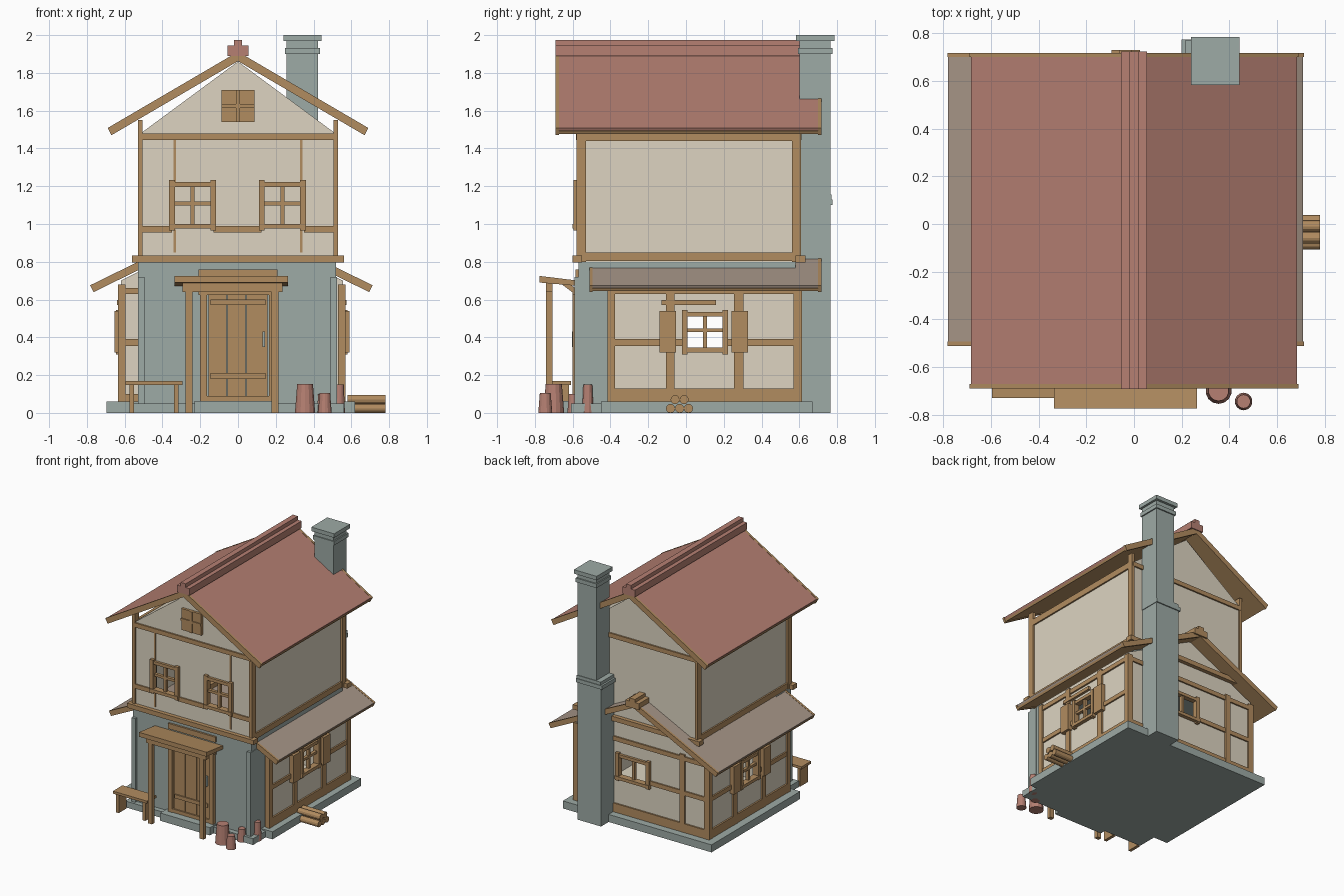
import bpy, bmesh, math

if "Cube" in bpy.data.objects:
    bpy.data.objects.remove(bpy.data.objects["Cube"])

def material(name, r, g, b):
    m = bpy.data.materials.new(name)
    m.diffuse_color = [(c / 255) ** 2.2 for c in (r, g, b)] + [1]
    m.use_nodes = True
    m.node_tree.nodes["Principled BSDF"].inputs["Base Color"].default_value = m.diffuse_color
    return m

CREAM = material("cream plaster", 220, 211, 192)
WOOD = material("brown timber", 176, 139, 96)
STONE = material("grey stone", 156, 169, 164)
RED = material("red roof tile", 180, 127, 114)
TAUPE = material("taupe roof tile", 166, 149, 135)

def finish(name, bm, mat):
    bmesh.ops.recalc_face_normals(bm, faces=bm.faces)
    me = bpy.data.meshes.new(name)
    bm.to_mesh(me)
    bm.free()
    me.materials.append(mat)
    ob = bpy.data.objects.new(name, me)
    bpy.context.collection.objects.link(ob)
    return ob

def prism(name, pts, a0, a1, mat, axis="y"):
    """Extrude a profile: (x, z) along y, or (y, z) along x."""
    bm = bmesh.new()
    place = (lambda p, a: (p[0], a, p[1])) if axis == "y" else (lambda p, a: (a, p[0], p[1]))
    lo = [bm.verts.new(place(p, a0)) for p in pts]
    hi = [bm.verts.new(place(p, a1)) for p in pts]
    bm.faces.new(lo)
    bm.faces.new(hi[::-1])
    for i in range(len(pts)):
        j = (i + 1) % len(pts)
        bm.faces.new((lo[i], lo[j], hi[j], hi[i]))
    return finish(name, bm, mat)

def box(name, x0, x1, y0, y1, z0, z1, mat):
    return prism(name, [(x0, z0), (x1, z0), (x1, z1), (x0, z1)], y0, y1, mat)

def cone(name, loc, r0, r1, h, mat, sides=14, along_x=False):
    bm = bmesh.new()
    bmesh.ops.create_cone(bm, cap_ends=True, segments=sides, radius1=r0, radius2=r1, depth=h)
    ob = finish(name, bm, mat)
    ob.location = loc
    if along_x:
        ob.rotation_euler.y = math.pi / 2
    return ob

def on_wall(wall, name, u0, u1, z0, z1, d0, d1, mat):
    """Box on a wall: u runs along it, d is the distance out of it."""
    side, p = wall
    s = -1 if side in ("front", "left") else 1
    a, b = sorted((p + s * d0, p + s * d1))
    if side in ("front", "back"):
        return box(name, u0, u1, a, b, z0, z1, mat)
    return box(name, a, b, u0, u1, z0, z1, mat)

def cut(ob, cutters):
    for c in cutters:
        m = ob.modifiers.new("cut", "BOOLEAN")
        m.operation, m.solver, m.object = "DIFFERENCE", "EXACT", c
    dg = bpy.context.evaluated_depsgraph_get()
    me = bpy.data.meshes.new_from_object(ob.evaluated_get(dg))
    ob.modifiers.clear()
    ob.data = me
    for c in cutters:
        bpy.data.objects.remove(c)

def window(wall, name, c, hw, z0, z1, cross=True):
    u0, u1 = c - hw, c + hw
    for a in (u0, u1 - .03):
        on_wall(wall, name + "_jamb", a, a + .03, z0, z1, -.02, .025, WOOD)
    on_wall(wall, name + "_sill", u0, u1, z0 + .01, z0 + .035, -.02, .03, WOOD)
    on_wall(wall, name + "_head", u0, u1, z1 - .035, z1 - .01, -.02, .02, WOOD)
    on_wall(wall, name + "_mullion", c - .011, c + .011, z0 + .02, z1 - .02, -.015, .01, WOOD)
    if cross:
        zm = (z0 + z1) / 2 + .01
        on_wall(wall, name + "_bar", u0, u1, zm - .01, zm + .01, -.015, .01, WOOD)

def chevron(cx, hw, apex, slope, t0, t1):
    """Gable roof profile between vertical offsets t0 (top) and t1 (below)."""
    e = apex - hw * slope
    w = hw - (t1 - t0) * .4
    return [(cx - hw, e - t0), (cx, apex - t0), (cx + hw, e - t0),
            (cx + w, apex - w * slope - t1), (cx, apex - t1), (cx - w, apex - w * slope - t1)]

# Walls of the house, as (side, plane)
LR, LL, LB, LF = ("right", .555), ("left", -.62), ("back", .6), ("front", -.4)
UF, UB, UR, UL = ("front", -.57), ("back", .6), ("right", .515), ("left", -.515)

# Stone base
box("wing_base", -.695, .62, -.45, .67, 0, .06, STONE)
box("front_base", -.57, .56, -.61, -.4, 0, .05, STONE)
box("door_step", -.23, .21, -.655, -.55, 0, .062, STONE)

# Stone front block and the stone course below the upper storey
box("stone_front", -.53, .52, -.57, -.38, .04, .8, STONE)
box("stone_course", -.525, .52, -.56, .58, .74, .8, STONE)
for x in (-.53, .49):
    box("stone_corner", x, x + .035, -.59, -.5, .04, .72, STONE)

# Lower storey shell with window holes
def gable(x0, x1, z0, ze, za):
    return [(x0, z0), (x1, z0), (x1, ze), ((x0 + x1) / 2, za), (x0, ze)]
lower = prism("lower_walls", gable(-.62, .555, .06, .7, .995), -.4, .6, CREAM)
cut(lower, [prism("c", gable(-.59, .525, .09, .69, .965), -.37, .57, CREAM),
            box("c", -.8, .8, 0, .2, .335, .515, CREAM),
            box("c", -.09, .17, .5, .7, .35, .52, CREAM)])

# Upper storey shell with window holes
upper = prism("upper_walls", gable(-.515, .515, .8, 1.48, 1.86), -.57, .6, CREAM)
cut(upper, [prism("c", gable(-.485, .485, .82, 1.47, 1.82), -.54, .57, CREAM),
            box("c", -.34, -.14, -.7, -.5, .99, 1.21, CREAM),
            box("c", .135, .335, -.7, -.5, .99, 1.21, CREAM)])

# Lower side timbers, windows and shutters
for w in (LR, LL):
    for a, b in ((-.415, -.375), (-.105, -.06), (.255, .305), (.57, .612)):
        on_wall(w, "side_post", a, b, .06, .68, -.01, .015, WOOD)
    for a, b in ((.06, .13), (.63, .665)):
        on_wall(w, "side_rail", -.41, .61, a, b, -.01, .013, WOOD)
    for a, b in ((-.4, -.02), (.22, .6)):
        on_wall(w, "middle_rail", a, b, .355, .39, -.01, .012, WOOD)
    on_wall(w, "window_lintel", -.13, .16, .57, .597, -.01, .02, WOOD)
    window(w, "side_window", .1, .122, .31, .545)
    for a in (-.14, .24):
        on_wall(w, "shutter", a, a + .088, .32, .54, 0, .035, WOOD)

# Lower back and wing front timbers
for a, b in ((-.635, -.59), (-.415, -.37), (.3, .345), (.525, .57)):
    on_wall(LB, "back_post", a, b, .06, .68, -.01, .013, WOOD)
for a, b in ((.06, .13), (.63, .665)):
    on_wall(LB, "back_rail", -.63, .565, a, b, -.01, .012, WOOD)
on_wall(LB, "back_middle_rail", -.62, -.1, .355, .39, -.01, .011, WOOD)
window(LB, "back_window", .04, .15, .325, .545, False)
for a, b in ((-.635, -.595), (.53, .57)):
    on_wall(LF, "wing_post", a, b, .06, .68, -.01, .013, WOOD)
for a, b in ((.06, .1), (.355, .39), (.63, .66)):
    on_wall(LF, "wing_rail_left", -.62, -.5, a, b, -.01, .011, WOOD)

# Upper storey timbers
for x in (-.53, .505):
    for y in (-.58, .56):
        box("corner_post", x, x + .025, y, y + .05, .8, 1.55, WOOD)
for w in (UF, UB):
    on_wall(w, "gable_beam", -.52, .52, 1.445, 1.48, -.01, .012, WOOD)
    on_wall(w, "jetty_beam", -.56, .56, .795, .832, -.02, .032, WOOD)
for a, b in ((-.52, -.35), (-.13, .125), (.35, .52)):
    on_wall(UF, "front_rail", a, b, .955, .99, -.01, .01, WOOD)
for x in (-.335, .335):
    for a, b in ((.85, .97), (1.22, 1.45)):
        on_wall(UF, "front_stud", x - .007, x + .007, a, b, -.01, .004, WOOD)
for w in (UR, UL):
    on_wall(w, "side_sill", -.55, .58, .805, .85, -.01, .012, WOOD)
    on_wall(w, "wall_plate", -.57, .6, 1.44, 1.49, -.01, .012, WOOD)
for x in (-.24, .235):
    window(UF, "front_window", x, .124, .965, 1.232)

# Gable hatch with raised cross
on_wall(UF, "gable_hatch", -.088, .088, 1.54, 1.71, 0, .02, WOOD)
on_wall(UF, "hatch_upright", -.01, .01, 1.54, 1.71, .02, .028, WOOD)
on_wall(UF, "hatch_bar", -.088, .088, 1.615, 1.635, .02, .028, WOOD)

# Main roof: tiles, decking, bargeboards and ridge cap
prism("main_roof_tiles", chevron(0, .685, 1.91, .585, 0, .02), -.675, .705, RED)
prism("main_roof_deck", chevron(0, .68, 1.91, .585, .02, .04), -.675, .705, WOOD)
for y in (-.69, .7):
    prism("main_bargeboard", chevron(0, .69, 1.912, .585, 0, .05), y, y + .018, WOOD)
box("ridge_cap", -.055, .055, -.692, .725, 1.89, 1.945, RED)
box("ridge_crest", -.022, .022, -.692, .725, 1.945, 1.975, RED)

# Lower roof
prism("lower_roof_tiles", chevron(-.035, .745, 1.04, .49, 0, .018), -.5, .71, TAUPE)
prism("lower_roof_deck", chevron(-.035, .74, 1.04, .49, .018, .036), -.5, .71, WOOD)
for y in (-.512, .7):
    prism("lower_bargeboard", chevron(-.035, .748, 1.042, .49, 0, .045), y, y + .018, WOOD)
box("lower_ridge_cap", -.095, .025, -.5, .73, 1.0, 1.05, WOOD)
box("lower_ridge_crest", -.06, -.01, -.5, .73, 1.05, 1.075, WOOD)

# Chimney
box("chimney_foot", .215, .425, .605, .766, 0, 1.1, STONE)
box("chimney_ledge", .2, .43, .605, .775, 1.1, 1.13, STONE)
box("chimney_shoulder", .215, .427, .605, .77, 1.13, 1.155, STONE)
box("chimney_shaft", .257, .424, .6, .765, 1.1, 1.97, STONE)
box("chimney_band", .248, .434, .592, .775, 1.9, 1.932, STONE)
box("chimney_top", .24, .442, .583, .785, 1.968, 2.0, STONE)

# Door with planks, battens and frame
for a, b in ((-.157, -.06), (-.055, .04), (.045, .155)):
    on_wall(UF, "door_plank", a, b, .075, .625, -.01, .014, WOOD)
for z in (.18, .57):
    on_wall(UF, "door_batten", -.145, .145, z, z + .03, .014, .024, WOOD)
on_wall(UF, "door_handle", .13, .142, .35, .43, .014, .034, STONE)
for x in (-.2, .165):
    on_wall(UF, "door_jamb", x, x + .035, .06, .64, -.01, .03, WOOD)
on_wall(UF, "door_head", -.21, .21, .625, .66, -.01, .03, WOOD)
on_wall(UF, "door_sill", -.17, .17, .06, .09, -.01, .025, WOOD)
on_wall(UF, "porch_ledger", -.21, .21, .715, .758, -.01, .015, WOOD)

# Porch
prism("porch_roof", [(-.775, .725), (-.57, .7), (-.57, .672), (-.775, .69)], -.335, .265, WOOD, "x")
box("porch_beam", -.295, .235, -.742, -.708, .64, .69, WOOD)
for x in (-.278, .178):
    box("porch_post", x, x + .036, -.74, -.708, 0, .65, WOOD)
    prism("porch_bracket", [(-.67, .69), (-.63, .69), (-.57, .65), (-.57, .615)], x, x + .03, WOOD, "x")

# Bench
box("bench_seat", -.595, -.295, -.73, -.61, .148, .168, WOOD)
for x in (-.575, -.34):
    box("bench_leg", x, x + .025, -.72, -.62, 0, .15, WOOD)

# Clay pots
for x, y, r, h in ((.355, -.7, .055, .152), (.46, -.745, .037, .105),
                   (.537, -.52, .03, .15), (.45, -.595, .033, .1)):
    cone("clay_pot", (x, y, h / 2), r, r * .78, h, RED)

# Stacked logs
for y, z in ((-.082, .024), (-.034, .024), (.013, .024), (-.058, .07), (-.01, .07)):
    cone("log", (.68, y, z), .024, .024, .2, WOOD, 12, True)
